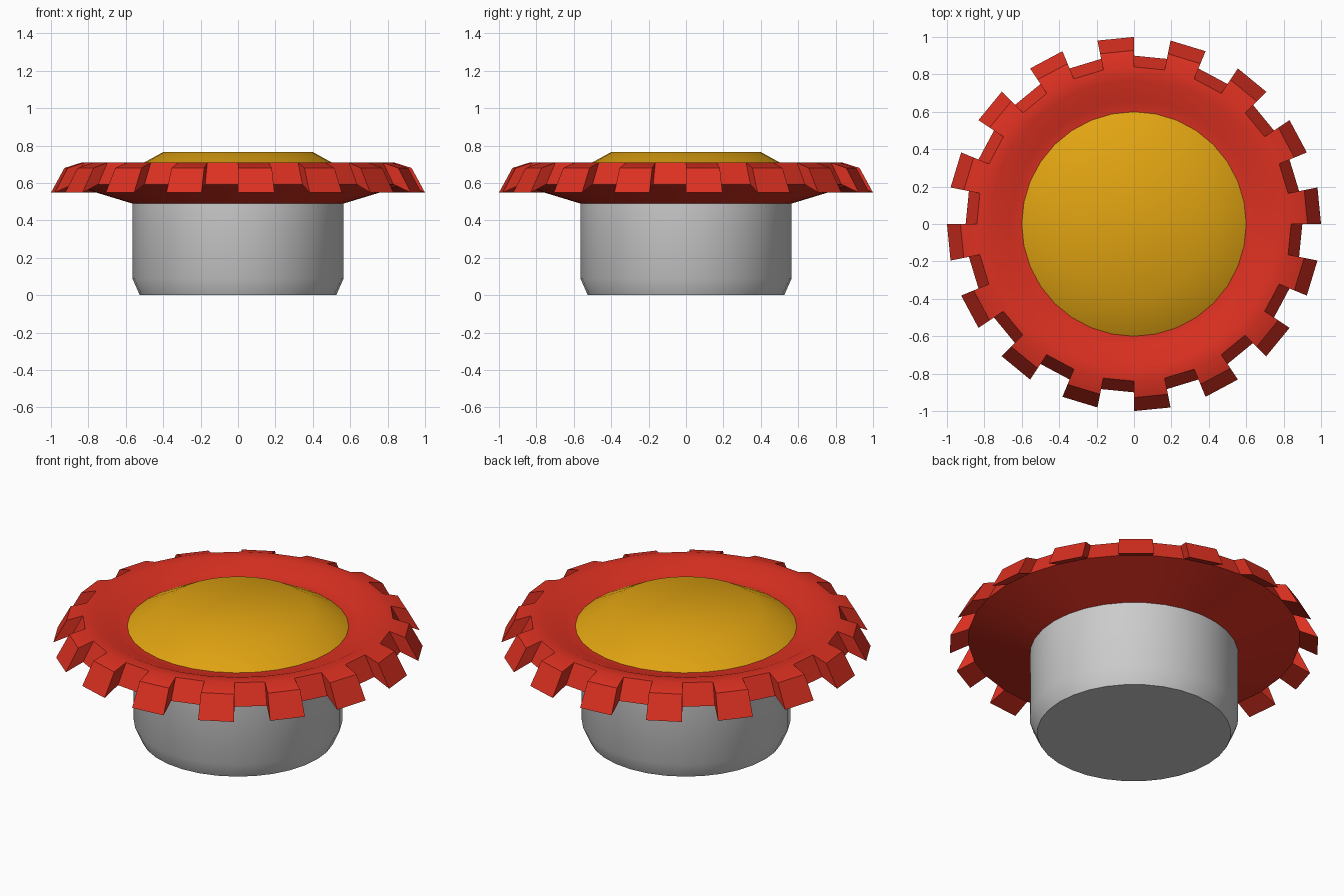
import bpy, bmesh
from math import cos, sin, tau

if "Cube" in bpy.data.objects:
    bpy.data.objects.remove(bpy.data.objects["Cube"])

SEG = 32  # sides around the axis


def material(name, rgb):
    m = bpy.data.materials.new(name)
    m.diffuse_color = (*rgb, 1)
    m.use_nodes = True
    m.node_tree.nodes["Principled BSDF"].inputs["Base Color"].default_value = m.diffuse_color
    return m


def ring(bm, r, z):
    return [bm.verts.new((r * cos(tau * i / SEG), r * sin(tau * i / SEG), z))
            for i in range(SEG)]


def lathe(bm, profile):
    """Revolve (r, z) points; returns the vertex rings and rows of faces."""
    rings = [ring(bm, r, z) for r, z in profile]
    rows = []
    for a, b in zip(rings, rings[1:]):
        rows.append([bm.faces.new((a[i], a[(i + 1) % SEG], b[(i + 1) % SEG], b[i]))
                     for i in range(SEG)])
    return rings, rows


def finish(bm, name, mat=None):
    me = bpy.data.meshes.new(name)
    bm.normal_update()
    bm.to_mesh(me)
    bm.free()
    ob = bpy.data.objects.new(name, me)
    bpy.context.collection.objects.link(ob)
    if mat:
        me.materials.append(mat)
    bpy.ops.object.select_all(action='DESELECT')
    ob.select_set(True)
    bpy.context.view_layer.objects.active = ob
    bpy.ops.object.shade_smooth_by_angle(angle=0.55)
    return ob


# Grey stem with a chamfered foot
bm = bmesh.new()
rings, _ = lathe(bm, [(0.525, 0), (0.565, 0.09), (0.565, 0.49)])
bm.faces.new(rings[0][::-1])
finish(bm, "stem")

# Red dished collar; every second rim face grows into a tooth
bm = bmesh.new()
rings, rows = lathe(bm, [(0.565, 0.49), (0.90, 0.592), (0.84, 0.708),
                         (0.77, 0.708), (0.66, 0.662), (0.60, 0.655)])
tooth_low, tooth_high = (1.0, 0.548), (0.928, 0.68)
for i in range(0, SEG, 2):
    base = list(rows[1][i].verts)
    bm.faces.remove(rows[1][i])
    tip = []
    for k, (r, z) in enumerate((tooth_low, tooth_low, tooth_high, tooth_high)):
        a = tau * (i + (k in (1, 2))) / SEG
        tip.append(bm.verts.new((r * cos(a), r * sin(a), z)))
    bm.faces.new(tip)
    for k in range(4):
        n = (k + 1) % 4
        bm.faces.new((base[k], base[n], tip[n], tip[k]))
finish(bm, "toothed_collar", material("red", (0.72, 0.03, 0.015)))

# Gold domed cap
bm = bmesh.new()
rings, _ = lathe(bm, [(0.60, 0.655), (0.40, 0.765)])
bm.faces.new(rings[1])
finish(bm, "cap", material("gold", (0.75, 0.37, 0.006)))
